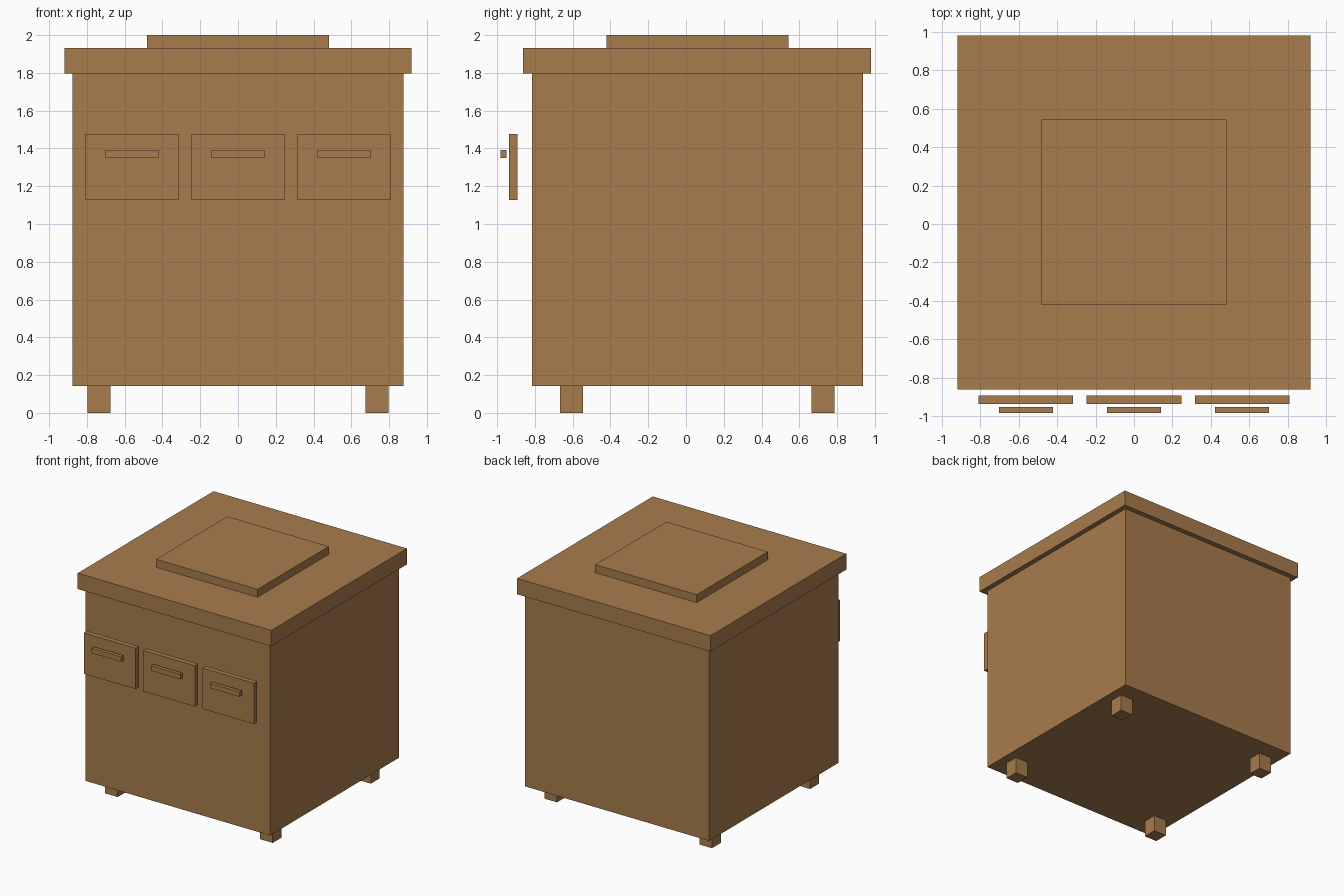
import bpy

if "Cube" in bpy.data.objects:
    bpy.data.objects.remove(bpy.data.objects["Cube"])

wood = bpy.data.materials.new("brown_wood")
wood.diffuse_color = (0.386, 0.202, 0.074, 1)
wood.use_nodes = True
wood.node_tree.nodes["Principled BSDF"].inputs["Base Color"].default_value = wood.diffuse_color


def box(name, x, y, z):
    """Box from (min, max) ranges on each axis."""
    size = [b - a for a, b in (x, y, z)]
    centre = [(a + b) / 2 for a, b in (x, y, z)]
    bpy.ops.mesh.primitive_cube_add(size=1, location=centre)
    ob = bpy.context.object
    ob.name = name
    ob.scale = size
    bpy.ops.object.transform_apply(location=False, rotation=False, scale=True)
    ob.data.materials.append(wood)
    return ob


# Cabinet body, overhanging top and raised slab
box("cabinet_body", (-0.876, 0.876), (-0.815, 0.936), (0.142, 1.796))
box("cabinet_top", (-0.919, 0.919), (-0.862, 0.98), (1.796, 1.932))
box("raised_slab", (-0.482, 0.482), (-0.422, 0.543), (1.932, 2.0))

# Four short legs
for side, x in (("left", -0.736), ("right", 0.736)):
    for end, y in (("front", -0.606), ("back", 0.725)):
        box(f"{end}_{side}_leg", (x - 0.06, x + 0.06), (y - 0.06, y + 0.06), (0, 0.142))

# Three drawer fronts with bar handles, floating just ahead of the body
for side, x in (("left", -0.562), ("middle", 0), ("right", 0.562)):
    box(f"{side}_drawer_front", (x - 0.246, x + 0.246), (-0.936, -0.893), (1.126, 1.477))
    box(f"{side}_drawer_handle", (x - 0.14, x + 0.14), (-0.983, -0.951), (1.35, 1.392))
